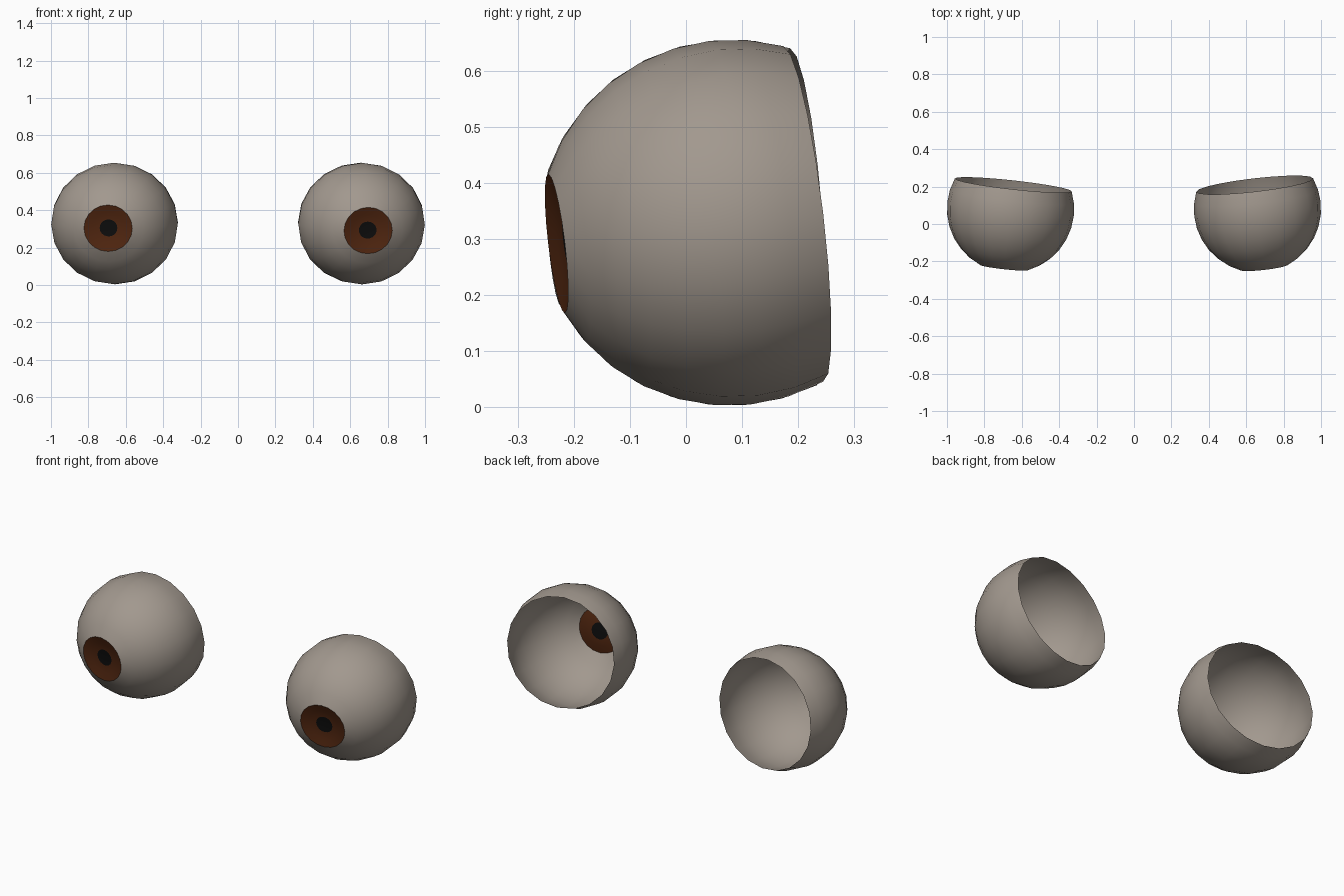
import bpy, bmesh, math
from mathutils import Vector

if "Cube" in bpy.data.objects:
    bpy.data.objects.remove(bpy.data.objects["Cube"])

SEGMENTS = 20
RX, RZ, RY = 0.34, 0.326, 0.341   # half width, half height, half depth


def material(name, rgb):
    m = bpy.data.materials.new(name)
    m.diffuse_color = (*rgb, 1.0)
    m.use_nodes = True
    m.node_tree.nodes["Principled BSDF"].inputs["Base Color"].default_value = m.diffuse_color
    return m


MATERIALS = [
    material("eye_white", (0.36, 0.315, 0.272)),
    material("iris_brown", (0.080, 0.019, 0.005)),
    material("pupil_black", (0.004, 0.004, 0.004)),
]

# Profile from pupil to open back rim: (radius factor, distance along gaze)
ball_angles = [math.radians(11.25 * i) for i in range(2, 11)]
ball_rings = [(math.sin(a), RY * math.cos(a)) for a in ball_angles]
edge_r, edge_d = ball_rings[0]
iris_rings = [(0.14, edge_d - 0.018), (0.26, edge_d - 0.011)]
RINGS = iris_rings + ball_rings


def eyeball(name, centre, gaze):
    """Open-backed ball with a shallow dished iris facing along gaze."""
    front = Vector(gaze).normalized()
    side = front.cross(Vector((0, 0, 1))).normalized()
    up = side.cross(front)
    centre = Vector(centre)
    bm = bmesh.new()
    loops = []
    for radius, dist in RINGS:
        loop = []
        for s in range(SEGMENTS):
            a = 2 * math.pi * s / SEGMENTS
            loop.append(bm.verts.new(
                centre + front * dist
                + side * (RX * radius * math.cos(a))
                + up * (RZ * radius * math.sin(a))))
        loops.append(loop)

    # Pupil disc
    pupil = bm.faces.new(loops[0])
    pupil.material_index = 2

    # Iris bands first, then the white of the eye
    for i in range(len(loops) - 1):
        for s in range(SEGMENTS):
            t = (s + 1) % SEGMENTS
            f = bm.faces.new((loops[i][s], loops[i + 1][s],
                              loops[i + 1][t], loops[i][t]))
            f.material_index = 1 if i < len(iris_rings) else 0

    bmesh.ops.recalc_face_normals(bm, faces=bm.faces)
    if pupil.normal.dot(front) < 0:
        bmesh.ops.reverse_faces(bm, faces=bm.faces)
    mesh = bpy.data.meshes.new(name)
    bm.to_mesh(mesh)
    bm.free()
    for m in MATERIALS:
        mesh.materials.append(m)
    obj = bpy.data.objects.new(name, mesh)
    bpy.context.collection.objects.link(obj)

    # Smooth ball with a crisp iris border
    bpy.ops.object.select_all(action='DESELECT')
    obj.select_set(True)
    bpy.context.view_layer.objects.active = obj
    bpy.ops.object.shade_smooth_by_angle(angle=math.radians(25))
    return obj


eyeball("left_eyeball", (-0.66, 0.08, 0.329), (-0.11, -1, -0.08))
eyeball("right_eyeball", (0.66, 0.08, 0.329), (0.115, -1, -0.12))
